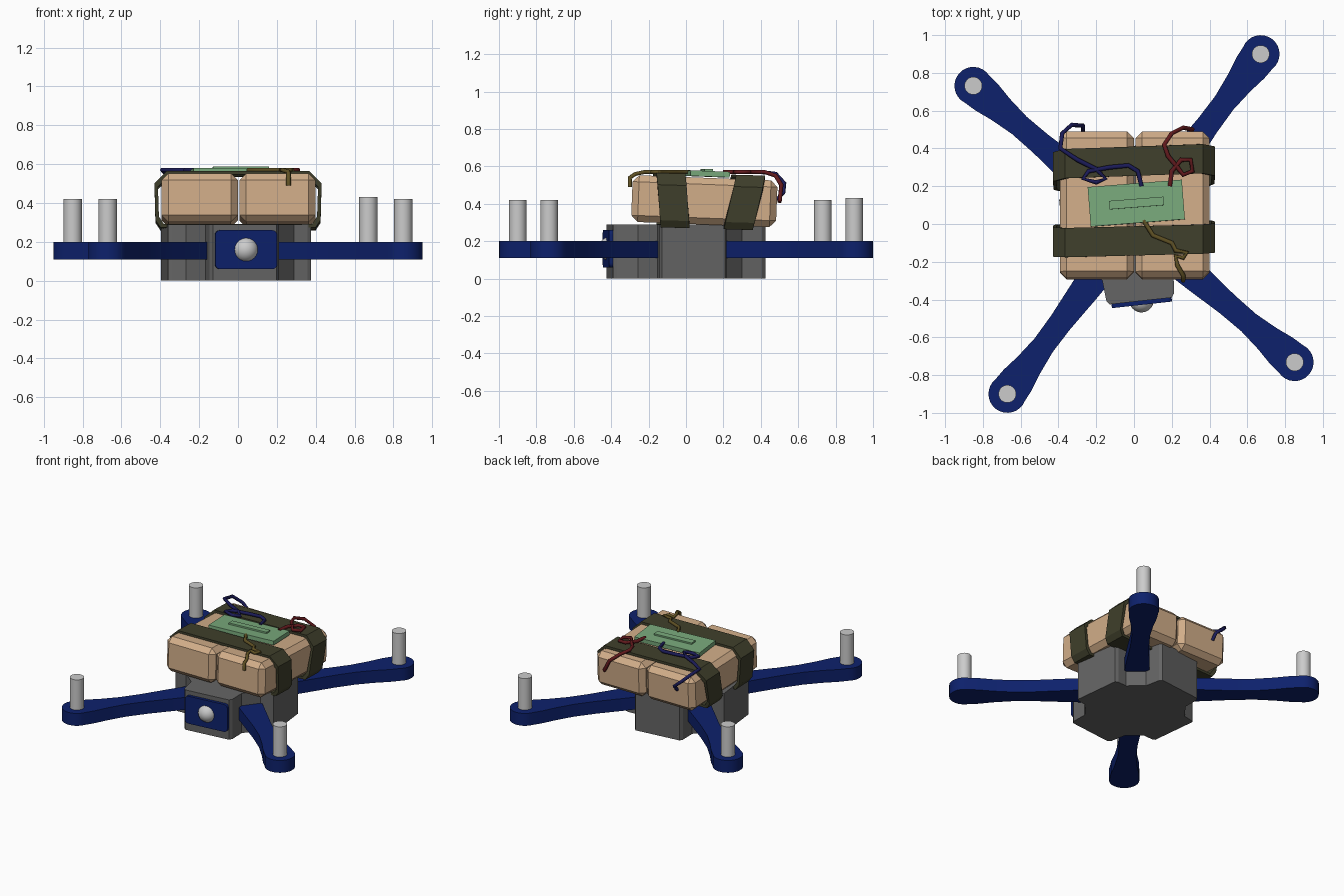
import bpy, bmesh, math
from mathutils import Matrix, Vector

if "Cube" in bpy.data.objects:
    bpy.data.objects.remove(bpy.data.objects["Cube"], do_unlink=True)

YAW = math.radians(6.3)      # the frame sits turned under the batteries
TURN = Matrix.Rotation(YAW, 4, 'Z')


def material(name, colour):
    m = bpy.data.materials.new(name)
    m.use_nodes = True
    m.diffuse_color = (*colour, 1)
    m.node_tree.nodes["Principled BSDF"].inputs["Base Color"].default_value = (*colour, 1)
    return m


BLUE = material("frame blue", (.004, .015, .15))
GREY = material("body grey", (.13, .13, .13))
SILVER = material("light grey", (.6, .6, .6))
TAN = material("battery tan", (.64, .42, .25))
OLIVE = material("strap olive", (.05, .05, .024))
GREEN = material("board green", (.19, .4, .2))
RED = material("wire red", (.12, .01, .012))
NAVY = material("wire navy", (.011, .011, .1))
GOLD = material("wire gold", (.12, .085, .018))


def finish(name, bm, mat, matrix=Matrix(), smooth=False):
    bmesh.ops.recalc_face_normals(bm, faces=bm.faces)
    mesh = bpy.data.meshes.new(name)
    bm.to_mesh(mesh)
    bm.free()
    mesh.materials.append(mat)
    ob = bpy.data.objects.new(name, mesh)
    ob.matrix_world = matrix
    bpy.context.collection.objects.link(ob)
    if smooth:
        bpy.ops.object.select_all(action='DESELECT')
        ob.select_set(True)
        bpy.context.view_layer.objects.active = ob
        bpy.ops.object.shade_smooth_by_angle(angle=math.radians(35))
    return ob


def prism(name, outline, z0, z1, mat, matrix=Matrix(), smooth=False):
    bm = bmesh.new()
    face = bm.faces.new([bm.verts.new((x, y, z0)) for x, y in outline])
    top = bmesh.ops.extrude_face_region(bm, geom=[face])["geom"]
    verts = [v for v in top if isinstance(v, bmesh.types.BMVert)]
    bmesh.ops.translate(bm, verts=verts, vec=(0, 0, z1 - z0))
    return finish(name, bm, mat, matrix, smooth)


def box(name, size, mat, matrix, bevel=0.0):
    bm = bmesh.new()
    bmesh.ops.create_cube(bm, size=1)
    bmesh.ops.scale(bm, verts=bm.verts, vec=size)
    if bevel:
        bmesh.ops.bevel(bm, geom=bm.edges[:], offset=bevel, segments=1, affect='EDGES')
    return finish(name, bm, mat, matrix)


def arc(cx, cy, r, a0, a1, n):
    steps = [math.radians(a0 + (a1 - a0) * i / n) for i in range(n + 1)]
    return [(cx + r * math.cos(a), cy + r * math.sin(a)) for a in steps]


# Cross-shaped body with chamfered inner corners
quarter = [(.37, .17), (.35, .18), (.28, .185), (.19, .28), (.18, .39), (.165, .41)]
outline = quarter + [(-x, y) for x, y in reversed(quarter)]
outline += [(-x, -y) for x, y in outline]
prism("body", outline, 0, .29, GREY, Matrix.Translation((-.01, 0, 0)) @ TURN)

# Arms with rounded ends, and a motor post on each
REACH = 1.122
side = [(.2, .09), (.45, .076), (.65, .062), (.8, .06), (.93, .074), (1.03, .092)]
arm_outline = ([(x, -y) for x, y in side] + arc(REACH, 0, .1, -105, 105, 16)
               + [(x, y) for x, y in reversed(side)])
for name, degrees in (("back_left", 47), ("back_right", 133),
                      ("front_right", 227), ("front_left", 313)):
    spin = TURN @ Matrix.Rotation(math.radians(degrees), 4, 'Z')
    prism(name + "_arm", arm_outline, .11, .2, BLUE, spin, True)
    height = .43 if name == "back_left" else .42
    prism(name + "_motor", arc(REACH, 0, .047, 0, 345, 23), .19, height, SILVER, spin, True)

# Camera plate and lens on the front of the body
corner = .025
plate = []
for sx, sy, a in ((1, 1, 0), (-1, 1, 90), (-1, -1, 180), (1, -1, 270)):
    plate += arc(sx * (.16 - corner), sy * (.1 - corner), corner, a, a + 90, 4)
front = TURN @ Matrix.Translation((-.005, -.405, .16)) @ Matrix.Rotation(math.pi / 2, 4, 'X')
prism("camera_plate", plate, -.01, .025, BLUE, front, True)
bm = bmesh.new()
bmesh.ops.create_uvsphere(bm, u_segments=24, v_segments=14, radius=.065)
finish("camera_lens", bm, SILVER, front, True)

# Two batteries leaning slightly back
TILT = Matrix.Rotation(math.radians(-2.2), 4, 'X')
for name, x in (("right_battery", -.197), ("left_battery", .203)):
    box(name, (.392, .775, .25), TAN, Matrix.Translation((x, .098, .414)) @ TILT, .035)


# Straps: closed bands around both batteries, each with its own slant
def strap(name, y0, slant, lean, width, drop):
    half = [(.4, .272), (.425, .31), (.43, .5), (.365, .563)]
    ring = half + [(-x, z) for x, z in reversed(half)]
    bm = bmesh.new()
    loops = []
    for inset, shift in ((0, -.5), (0, .5), (.018, .5), (.018, -.5)):
        loop = []
        for x, z in ring:
            px = x - math.copysign(inset, x)
            pz = z - math.copysign(inset, z - .4)
            y = y0 + slant * x + lean * (z - .4) + shift * width
            loop.append(bm.verts.new((px, y, pz - drop - .03 * shift * width)))
        loops.append(loop)
    n = len(ring)
    for k in range(4):
        a, b = loops[k], loops[(k + 1) % 4]
        for i in range(n):
            j = (i + 1) % n
            bm.faces.new((a[i], a[j], b[j], b[i]))
    finish(name, bm, OLIVE)


strap("front_strap", -.078, .025, -.07, .155, 0)
strap("back_strap", .295, .035, .23, .155, .01)

# Circuit board with a raised chip
board = (Matrix.Translation((.012, .11, .56)) @ Matrix.Rotation(math.radians(4.5), 4, 'Z') @ TILT)
box("circuit_board", (.5, .21, .03), GREEN, board)
box("circuit_chip", (.29, .045, .02), GREEN, board @ Matrix.Translation((.002, 0, .016)))


# Loose wires, swept tubes that lie on top and hang over the edge
def wire(name, flat, hanging, mat, z=.57):
    points = [(x, y, z) for x, y in flat] + hanging
    curve = bpy.data.curves.new(name, 'CURVE')
    curve.dimensions = '3D'
    curve.bevel_depth = .012
    curve.bevel_resolution = 1
    curve.use_fill_caps = True
    spline = curve.splines.new('POLY')
    spline.points.add(len(points) - 1)
    for p, co in zip(spline.points, points):
        p.co = (*co, 1)
    curve.materials.append(mat)
    ob = bpy.data.objects.new(name, curve)
    bpy.context.collection.objects.link(ob)
    bpy.ops.object.select_all(action='DESELECT')
    ob.select_set(True)
    bpy.context.view_layer.objects.active = ob
    bpy.ops.object.convert(target='MESH')


wire("navy_wire",
     [(.04, .2), (.02, .28), (-.03, .31), (-.13, .3), (-.24, .28), (-.27, .24), (-.2, .22),
      (-.15, .24), (-.2, .29), (-.3, .34), (-.39, .4)],
     [(-.38, .48, .56), (-.33, .525, .51), (-.27, .52, .46), (-.27, .485, .42)], NAVY)
wire("red_wire",
     [(.19, .2), (.2, .28), (.25, .34), (.3, .34), (.31, .28), (.26, .26), (.23, .3),
      (.18, .36), (.16, .42)],
     [(.2, .48, .55), (.26, .51, .5), (.31, .5, .41)], RED)
wire("gold_wire",
     [(.05, .02), (.1, -.06), (.2, -.1), (.22, -.14), (.28, -.15), (.26, -.18),
      (.22, -.17), (.23, -.22)],
     [(.26, -.27, .56), (.26, -.3, .54), (.26, -.3, .49)], GOLD)
